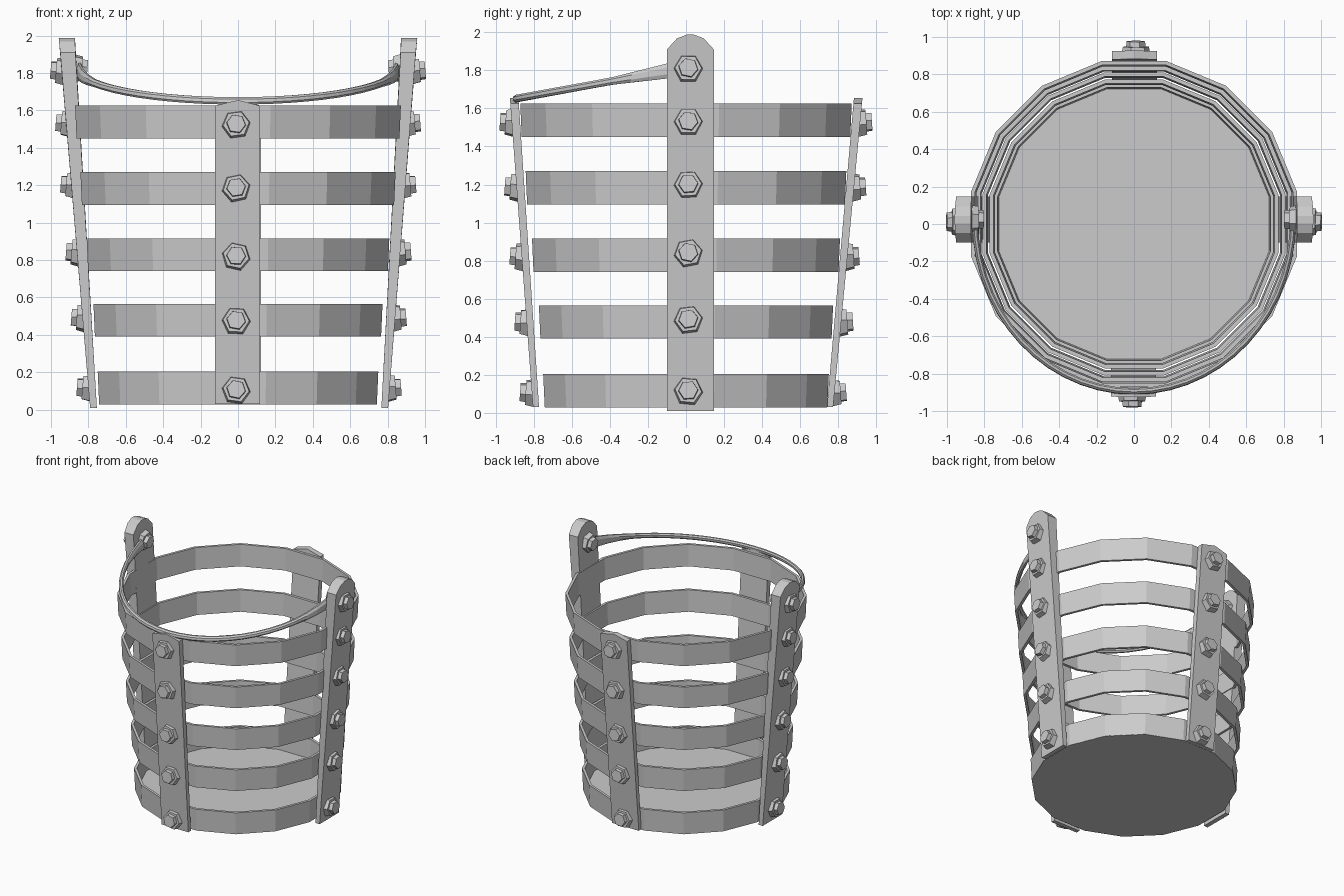
import bpy, bmesh, math, random
from mathutils import Matrix, Vector

if "Cube" in bpy.data.objects:
    bpy.data.objects.remove(bpy.data.objects["Cube"])

random.seed(4)
SIDES = 16


def finish(name, bm):
    bmesh.ops.recalc_face_normals(bm, faces=bm.faces[:])
    me = bpy.data.meshes.new(name)
    bm.to_mesh(me)
    bm.free()
    ob = bpy.data.objects.new(name, me)
    bpy.context.collection.objects.link(ob)
    return ob


def loft(name, loops, closed=False):
    """Skin a list of equal-length vertex loops."""
    bm = bmesh.new()
    rows = [[bm.verts.new(p) for p in loop] for loop in loops]
    n = len(rows[0])
    pairs = list(zip(rows, rows[1:])) + ([(rows[-1], rows[0])] if closed else [])
    for a, b in pairs:
        for i in range(n):
            j = (i + 1) % n
            bm.faces.new((a[i], a[j], b[j], b[i]))
    if not closed:
        bm.faces.new(rows[0])
        bm.faces.new(rows[-1])
    return finish(name, bm)


def ngon(r, z):
    return [(r * math.cos((i + .5) * math.tau / SIDES),
             r * math.sin((i + .5) * math.tau / SIDES), z) for i in range(SIDES)]


def lerp(table, z):
    for (z0, v0), (z1, v1) in zip(table, table[1:]):
        if z <= z1 or z1 == table[-1][0]:
            return v0 + (v1 - v0) * (z - z0) / (z1 - z0)


def strap(name, angle, outline, inner, outer):
    """Upright bar: outline of (sideways, z), inner/outer radius tables by z."""
    rot = Matrix.Rotation(math.radians(angle), 4, 'Z')
    loft(name, [[rot @ Vector((lerp(t, z), w, z)) for w, z in outline]
                for t in (inner, outer)])


def bolt(name, angle, u, w, z, tilt, direction=1):
    """Hex flange with a smaller hex head, pointing outward (or inward)."""
    bm = bmesh.new()
    base = (Matrix.Rotation(math.radians(angle), 4, 'Z') @ Matrix.Translation((u, w, z))
            @ Matrix.Rotation(math.radians(90 * direction) + tilt, 4, 'Y'))
    for r1, r2, lo, hi in ((.08, .07, -.015, .033), (.053, .05, .03, .062)):
        spin = Matrix.Rotation(random.uniform(-.25, .25), 4, 'Z')
        bmesh.ops.create_cone(bm, cap_ends=True, segments=6, radius1=r1, radius2=r2,
                              depth=hi - lo,
                              matrix=base @ spin @ Matrix.Translation((0, 0, (lo + hi) / 2)))
    finish(name, bm)


# Five tapered hoops and the floor disc
for k, (z, r) in enumerate([(.03, .762), (.39, .785), (.74, .822), (1.095, .856), (1.45, .885)]):
    loft(f"hoop_{k + 1}", [ngon(r - .005, z), ngon(r + .003, z + .175),
                           ngon(r - .018, z + .175), ngon(r - .026, z)], closed=True)
loft("bucket_floor", [ngon(.757, .028), ngon(.745, .05)])

# Front and back straps with a shallow gable top
gable = [(-.123, .03), (.117, .03), (.117, 1.625), (0, 1.655), (-.123, 1.625)]
for name, angle, lo, hi in (("front", -90, .77, .88), ("back", 90, .738, .882)):
    outer = [(0, lo + .032), (1.65, hi + .045)]
    strap(name + "_strap", angle, gable, [(0, lo), (1.65, hi)], outer)
    for k, z in enumerate((.105, .475, .82, 1.185, 1.525)):
        bolt(f"{name}_bolt_{k + 1}", angle, lerp(outer, z), -.01, z, -.07)

# Taller side straps, thicker towards the rounded top
tall = [(-.123, .01), (.123, .01), (.123, 1.91), (.07, 1.968), (.02, 1.987),
        (-.02, 1.987), (-.07, 1.968), (-.123, 1.91)]
for name, angle, s, d in (("right", 0, 1, .012), ("left", 180, -1, 0)):
    inner = [(0, .754 + d), (1.6, .86), (2, .872)]
    outer = [(0, .79 + d), (1.6, .918), (2, .96)]
    strap(name + "_strap", angle, [(w + s * .023, z) for w, z in tall], inner, outer)
    for k, z in enumerate((.115, .49, .84, 1.2, 1.53, 1.81)):
        bolt(f"{name}_bolt_{k + 1}", angle, lerp(outer, z), s * .012, z, -.08)
    bolt(name + "_handle_nut", angle, lerp(inner, 1.82), s * .025, 1.825, -.08, -1)

# Lowered handle: thin curved bar that widens into flat ends
loops = []
N = 28
for i in range(N + 1):
    a = math.pi * i / N
    x, y = -.85 * math.cos(a), .02 - .915 * math.sin(a)
    z = 1.815 + .165 * y / .9
    out = Vector((x, y, 0)).normalized()
    up = Vector((0, .18, 1)).normalized()
    flare = max(0, 1 - math.sin(a) / .45)
    h = .02 + .03 * flare
    t = .016
    c = Vector((x, y, z))
    loops.append([c + out * (t * p) + up * (h * q) for p, q in
                  ((1, .45), (.4, 1), (-.4, 1), (-1, .45), (-1, -.45), (-.4, -1), (.4, -1), (1, -.45))])
loft("handle", loops)
